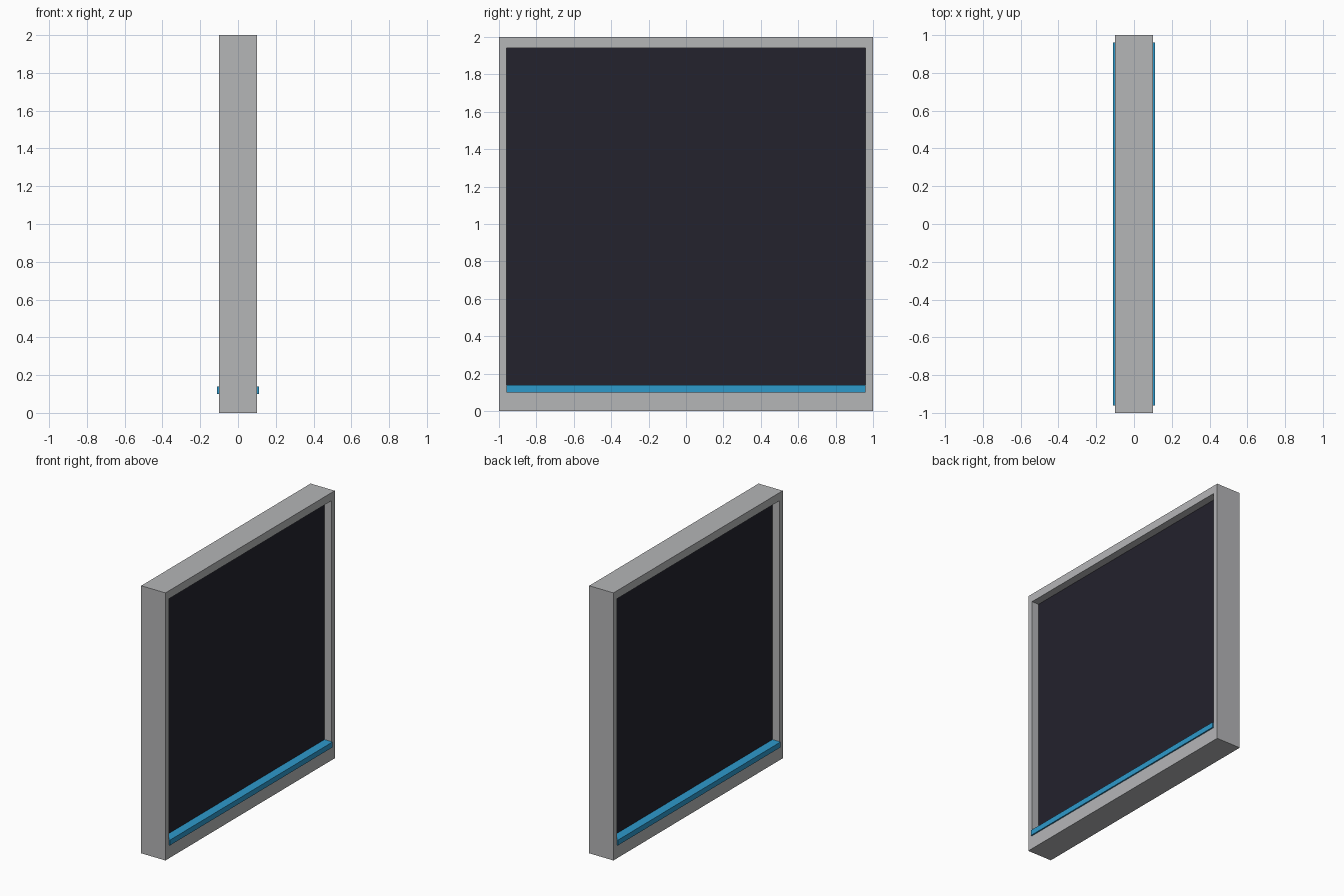
import bpy, bmesh

cube = bpy.data.objects.get("Cube")
if cube:
    bpy.data.objects.remove(cube, do_unlink=True)


def material(name, rgb):
    m = bpy.data.materials.new(name)
    m.use_nodes = True
    col = (*rgb, 1)
    m.diffuse_color = col
    bsdf = m.node_tree.nodes["Principled BSDF"]
    bsdf.inputs["Base Color"].default_value = col
    bsdf.inputs["Roughness"].default_value = 0.6
    return m


def finish(name, bm, mat):
    bmesh.ops.recalc_face_normals(bm, faces=bm.faces)
    mesh = bpy.data.meshes.new(name)
    bm.to_mesh(mesh)
    bm.free()
    mesh.materials.append(mat)
    obj = bpy.data.objects.new(name, mesh)
    bpy.context.collection.objects.link(obj)
    return obj


def box(name, half_x, half_y, z0, z1, mat):
    bm = bmesh.new()
    bmesh.ops.create_cube(bm, size=1)
    for v in bm.verts:
        v.co.x *= 2 * half_x
        v.co.y *= 2 * half_y
        v.co.z = z0 + (v.co.z + 0.5) * (z1 - z0)
    return finish(name, bm, mat)


grey = material("light grey metal", (0.46, 0.465, 0.475))
dark = material("dark glass", (0.017, 0.016, 0.026))
blue = material("blue strip", (0.027, 0.32, 0.60))

DEPTH = 0.1               # half thickness of the frame
OPEN_Y = 0.96             # half width of the opening
OPEN_Z = (0.10, 1.94)     # bottom and top of the opening

# Frame: a rectangular ring with thickness
bm = bmesh.new()


def loop(x, half_y, z0, z1):
    corners = ((-half_y, z0), (half_y, z0), (half_y, z1), (-half_y, z1))
    return [bm.verts.new((x, y, z)) for y, z in corners]


rings = [loop(DEPTH, 1, 0, 2), loop(DEPTH, OPEN_Y, *OPEN_Z),
         loop(-DEPTH, OPEN_Y, *OPEN_Z), loop(-DEPTH, 1, 0, 2)]
for a, b in zip(rings, rings[1:] + rings[:1]):
    for i in range(4):
        j = (i + 1) % 4
        bm.faces.new((a[i], a[j], b[j], b[i]))
finish("frame", bm, grey)

# Recessed panel filling the opening
box("panel", 0.043, OPEN_Y, *OPEN_Z, dark)

# Coloured strip along the sill, proud of the frame on both sides
box("sill_strip", 0.11, OPEN_Y, OPEN_Z[0], OPEN_Z[0] + 0.04, blue)
